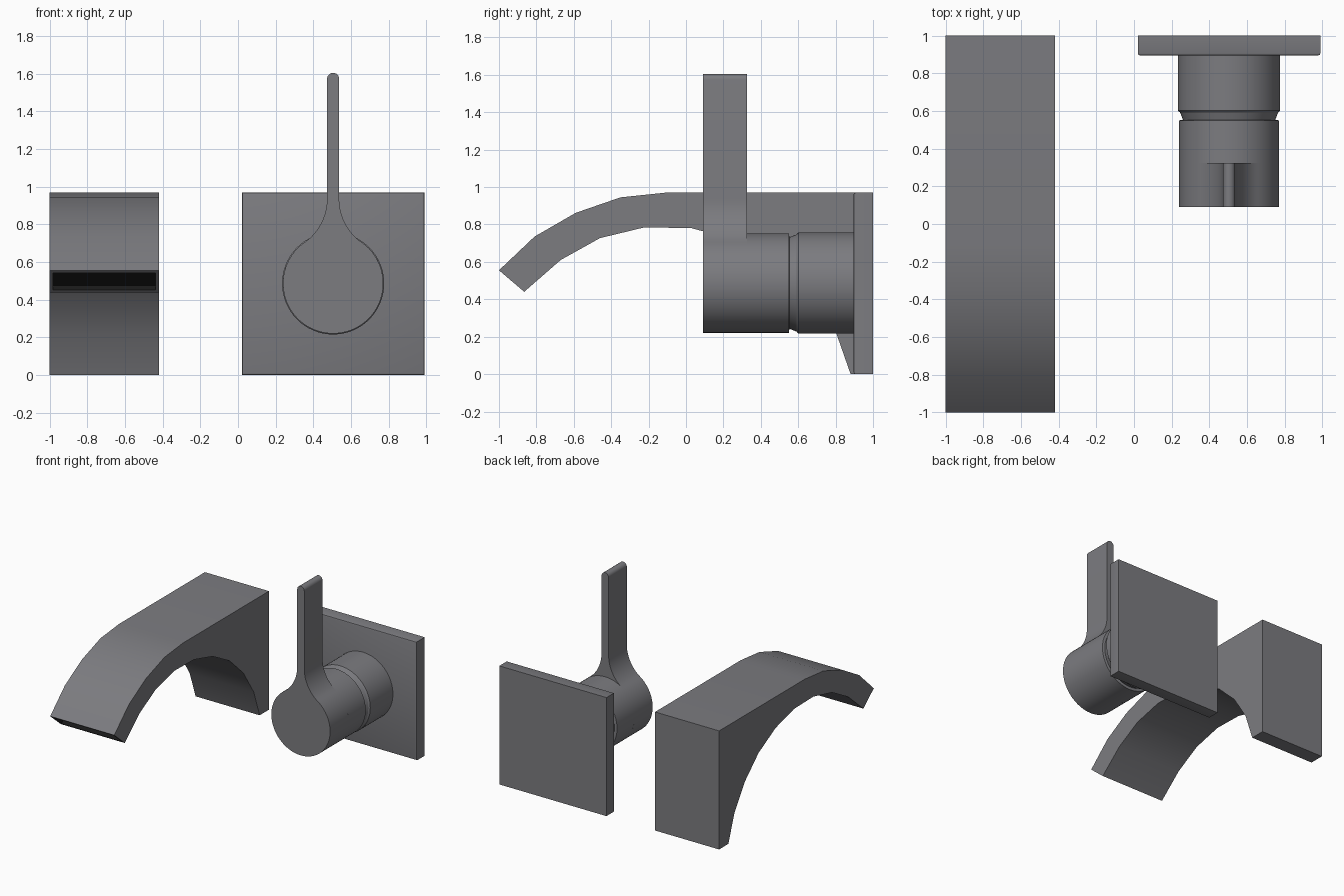
import bpy, bmesh, math
from mathutils import Vector

if "Cube" in bpy.data.objects:
    bpy.data.objects.remove(bpy.data.objects["Cube"])

CX, CZ, R = 0.505, 0.487, 0.266   # valve axis and handle radius


def finish(name, bm):
    bmesh.ops.recalc_face_normals(bm, faces=bm.faces)
    me = bpy.data.meshes.new(name)
    bm.to_mesh(me)
    bm.free()
    ob = bpy.data.objects.new(name, me)
    bpy.context.collection.objects.link(ob)
    bpy.ops.object.select_all(action='DESELECT')
    ob.select_set(True)
    bpy.context.view_layer.objects.active = ob
    bpy.ops.object.shade_smooth_by_angle(angle=math.radians(30))
    return ob


def prism(points, offset):
    """Extrude a closed outline of 3D points along offset."""
    bm = bmesh.new()
    face = bm.faces.new([bm.verts.new(p) for p in points])
    ext = bmesh.ops.extrude_face_region(bm, geom=[face], use_keep_orig=True)
    verts = [g for g in ext['geom'] if isinstance(g, bmesh.types.BMVert)]
    bmesh.ops.translate(bm, verts=verts, vec=offset)
    bmesh.ops.recalc_face_normals(bm, faces=bm.faces)
    return bm


def arc(cx, cz, r, a0, a1, n):
    return [(cx + r * math.cos(a0 + (a1 - a0) * i / n),
             cz + r * math.sin(a0 + (a1 - a0) * i / n)) for i in range(n + 1)]


# Spout: curved side profile (y, z) extruded across its width
profile = [(1, 0.97), (-0.11, 0.97), (-0.35, 0.945), (-0.59, 0.862), (-0.81, 0.735),
           (-1, 0.555), (-0.865, 0.44), (-0.67, 0.61), (-0.46, 0.727), (-0.22, 0.785),
           (0.03, 0.78), (0.27, 0.715), (0.49, 0.595), (0.67, 0.425), (0.803, 0.22),
           (0.88, 0), (1, 0)]
bm = prism([(-1, y, z) for y, z in profile], (0.58, 0, 0))
# Recessed dark outlet in the spout tip
tip = min(bm.faces, key=lambda f: f.calc_center_median().y)
bmesh.ops.inset_region(bm, faces=[tip], thickness=0.026)
walls = bmesh.ops.inset_region(bm, faces=[tip], thickness=0.001, depth=-0.03)['faces']
for f in walls + [tip]:
    f.material_index = 1
spout = finish("spout", bm)
for name, colour in (("body_grey", (0.2, 0.2, 0.215, 1)), ("outlet_black", (0.01, 0.01, 0.01, 1))):
    mat = bpy.data.materials.new(name)
    mat.diffuse_color = colour
    mat.use_nodes = True
    mat.node_tree.nodes["Principled BSDF"].inputs["Base Color"].default_value = mat.diffuse_color
    spout.data.materials.append(mat)
grey = spout.data.materials[0]

# Square wall plate with a small bevel round the front
bm = prism([(0.02, 1, 0), (0.99, 1, 0), (0.99, 1, 0.97), (0.02, 1, 0.97)], (0, -0.105, 0))
front = min(bm.faces, key=lambda f: f.calc_center_median().y)
bmesh.ops.bevel(bm, geom=list(front.edges), offset=0.012, segments=2, profile=0.5, affect='EDGES')
plate = finish("wall_plate", bm)

# Valve body: turned profile (radius, y) with a tapered neck
bm = bmesh.new()
turned = [(R, 0.325), (R, 0.55), (0.245, 0.553), (0.26, 0.592), (0.264, 0.595),
          (0.271, 0.602), (0.271, 0.9)]
vs = [bm.verts.new((CX + r, y, CZ)) for r, y in turned]
es = [bm.edges.new(pair) for pair in zip(vs, vs[1:])]
bmesh.ops.spin(bm, geom=vs + es, cent=(CX, 0, CZ), axis=(0, 1, 0),
               angle=math.tau, steps=64, use_merge=True)
bmesh.ops.remove_doubles(bm, verts=bm.verts, dist=1e-4)
body = finish("valve_body", bm)

# Handle: round knob blending through fillets into an upright lever
half, h, fr = 0.032, 0.45, 0.286
t = math.atan2(h, half + fr)                        # tangent angle on the knob
right = arc(0, 0, R, -math.pi / 2, t, 28)           # knob
right += arc(half + fr, h, fr, math.pi + t, math.pi, 12)[1:]   # fillet
right += arc(0, 1.605 - CZ - half, half, 0, math.pi / 2, 6)    # rounded tip
outline = right + [(-x, z) for x, z in right[-2:0:-1]]
bm = prism([(CX + x, 0.09, CZ + z) for x, z in outline], (0, 0.235, 0))
handle = finish("lever_handle", bm)

for ob in (plate, body, handle):
    ob.data.materials.append(grey)
